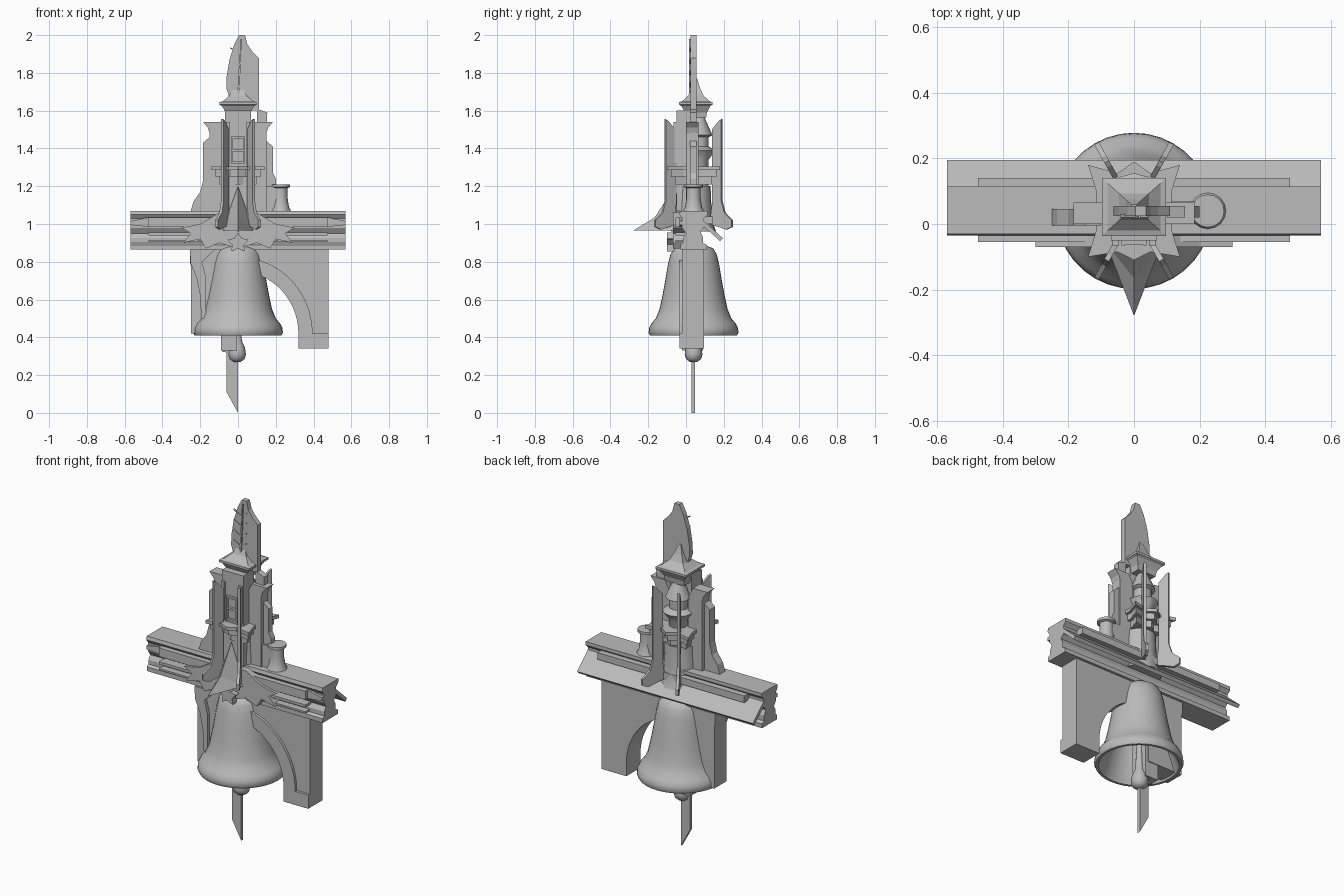
import bpy, bmesh, math
from mathutils import Vector, Matrix

stone = bpy.data.materials.new("grey_stone")
stone.diffuse_color = (0.5, 0.5, 0.5, 1)
CY = 0.04  # depth of the tower and bell axis


def finish(name, bm, smooth=False):
    bmesh.ops.recalc_face_normals(bm, faces=bm.faces)
    me = bpy.data.meshes.new(name)
    bm.to_mesh(me)
    bm.free()
    ob = bpy.data.objects.new(name, me)
    bpy.context.collection.objects.link(ob)
    me.materials.append(stone)
    if smooth:
        bpy.ops.object.select_all(action='DESELECT')
        ob.select_set(True)
        bpy.context.view_layer.objects.active = ob
        bpy.ops.object.shade_smooth_by_angle(angle=math.radians(40))
    return ob


def prism(name, pts, a, b, place):
    """Extrude a 2D outline from a to b; place maps (u, v, depth) to space."""
    bm = bmesh.new()
    ends = [[bm.verts.new(place(u, v, d)) for u, v in pts] for d in (a, b)]
    n = len(pts)
    for e in ends:
        bm.faces.new(e)
    for i in range(n):
        j = (i + 1) % n
        bm.faces.new((ends[0][i], ends[0][j], ends[1][j], ends[1][i]))
    return finish(name, bm)


def front(u, v, d): return (u, d, v)
def side(u, v, d): return (d, u, v)
def flat(u, v, d): return (u, v, d)


def box(name, x0, x1, y0, y1, z0, z1):
    return prism(name, [(x0, y0), (x1, y0), (x1, y1), (x0, y1)], z0, z1, flat)


def lathe(name, profile, x, y, n=32, smooth=True, turn=0.0, sx=1, sy=1):
    bm = bmesh.new()
    rings = []
    for r, z in profile:
        rings.append([bm.verts.new((x + sx * r * math.cos(turn + math.tau * i / n),
                                    y + sy * r * math.sin(turn + math.tau * i / n), z))
                      for i in range(n)])
    for a, b in zip(rings, rings[1:]):
        for i in range(n):
            j = (i + 1) % n
            bm.faces.new((a[i], a[j], b[j], b[i]))
    bm.faces.new(rings[0])
    bm.faces.new(rings[-1])
    return finish(name, bm, smooth)


def arc(cx, cz, rx, rz, a0, a1, n=12):
    return [(cx + rx * math.cos(math.radians(a0 + (a1 - a0) * i / n)),
             cz + rz * math.sin(math.radians(a0 + (a1 - a0) * i / n))) for i in range(n + 1)]


# bell with a hollow inside, and its clapper
lathe("bell", [(0.09, 0.82), (0.125, 0.7), (0.155, 0.56), (0.2, 0.44), (0.215, 0.41), (0.23, 0.41),
               (0.238, 0.425), (0.235, 0.45), (0.222, 0.475), (0.2, 0.50), (0.18, 0.55), (0.165, 0.62),
               (0.15, 0.7), (0.135, 0.79), (0.122, 0.84), (0.105, 0.87), (0.07, 0.885)], 0, CY, 36)
lathe("clapper", [(0.012, 0.83), (0.014, 0.55), (0.022, 0.42), (0.026, 0.38), (0.042, 0.345), (0.047, 0.31),
                  (0.04, 0.285), (0.02, 0.27)], -0.005, CY, 16)

# hanging blade under the bell
prism("lower_blade", [(-0.085, 0.84), (-0.085, 0.325), (-0.06, 0.32), (-0.06, 0.11), (0, 0.0), (0, 0.84)],
      0.03, 0.048, front)

# moulded horizontal beam
prism("beam", [(-0.03, 1.07), (0.115, 1.07), (0.115, 1.05), (0.095, 1.03), (0.095, 0.98), (0.075, 0.96),
               (0.09, 0.93), (0.09, 0.90), (0.11, 0.89), (0.11, 0.865), (-0.03, 0.865), (-0.03, 0.89),
               (-0.015, 0.90), (-0.015, 0.925), (0.0, 0.95), (-0.02, 0.98), (-0.02, 1.03), (-0.035, 1.05)],
      -0.57, 0.57, side)
prism("sloping_board", [(0.08, 1.0), (0.095, 1.015), (0.195, 0.925), (0.18, 0.91)], -0.57, 0.57, side)
for z0, z1 in ((0.985, 1.035), (0.905, 0.915), (0.94, 0.955)):
    box("beam_front_strip", -0.475, 0.475, -0.055, 0.0, z0, z1)
box("beam_back_strip", -0.475, 0.475, 0.09, 0.14, 1.0, 1.04)
for s in (-1, 1):
    prism("beam_wedge", [(s * 0.475, 1.035), (s * 0.57, 1.015), (s * 0.57, 0.995), (s * 0.475, 0.985)],
          -0.035, 0.0, front)
    # leafy bracket spreading along the beam
    prism("leaf_bracket", [(0, 0.87), (s * 0.1, 0.90), (s * 0.17, 0.87), (s * 0.2, 0.92), (s * 0.29, 0.9),
                           (s * 0.25, 0.95), (s * 0.3, 0.98), (s * 0.2, 1.0), (s * 0.1, 1.06), (0, 1.06)],
          -0.07, 0.0, front)

# arched wall under the beam on one side, with a raised arch band
inner = arc(0.0, 0.42, 0.32, 0.33, 0, 75)
outer = arc(0.0, 0.42, 0.395, 0.405, 75, 0)
prism("arch_wall", [(0.02, 0.865), (0.02, 0.74)] + inner[::-1] + [(0.32, 0.34), (0.48, 0.34), (0.48, 0.865)],
      -0.02, 0.095, front)
prism("arch_band", inner + outer, -0.035, -0.015, front)
box("arch_foot", 0.32, 0.48, -0.035, -0.015, 0.34, 0.42)

# solid wall on the other side, with a curved brace in front
prism("side_wall", [(-0.25, 0.42), (-0.02, 0.42), (-0.02, 0.865), (-0.255, 0.865), (-0.255, 0.80), (-0.25, 0.78)],
      -0.02, 0.095, front)
prism("curved_brace", [(-0.255, 0.865), (-0.25, 0.79), (-0.22, 0.72), (-0.2, 0.62), (-0.195, 0.5),
                       (-0.17, 0.5), (-0.17, 0.72), (-0.19, 0.8), (-0.12, 0.865)], -0.04, -0.01, front)
box("inner_block", -0.09, -0.005, -0.02, 0.09, 0.33, 0.8)

# tower core: round flared base, shaft and stepped lantern
lathe("tower_base", [(0.12, 0.96), (0.105, 1.0), (0.095, 1.08), (0.09, 1.2)], 0, CY, 20)
lathe("upper_drum", [(0.05, 1.2), (0.05, 1.34), (0.085, 1.39), (0.05, 1.41), (0.05, 1.46), (0.07, 1.47),
                     (0.03, 1.56)], 0, 0.07, 12)
box("front_shaft", -0.07, 0.07, -0.05, 0.05, 1.07, 1.6)
for s in (-1, 1):
    box("dark_pilaster", *sorted((s * 0.045, s * 0.065)), -0.065, -0.045, 1.32, 1.54)
    box("window_jamb", *sorted((s * 0.028, s * 0.038)), -0.065, -0.045, 1.32, 1.46)
for z in (1.32, 1.385, 1.45):
    box("window_bar", -0.038, 0.038, -0.063, -0.045, z, z + 0.012)

# star-shaped cornice
half = [(0, -0.11), (0.05, -0.085), (0.14, -0.10), (0.115, -0.02), (0.115, 0.10), (0.14, 0.18), (0.05, 0.155),
        (0, 0.19)]
star = half + [(-x, y) for x, y in half[-2:0:-1]]
for k, z0, z1 in ((1.0, 1.285, 1.305), (0.86, 1.25, 1.29), (0.7, 1.21, 1.255)):
    prism("star_cornice", [(x * k, CY + (y - CY) * k) for x, y in star], z0, z1, flat)

# four thin radial fins, flaring at the foot
fin = [(0.10, 1.0), (0.115, 1.1), (0.115, 1.5), (0.155, 1.545), (0.172, 1.555), (0.172, 1.12), (0.19, 1.06),
       (0.235, 1.02), (0.235, 0.985), (0.2, 0.97), (0.17, 0.98)]
for deg in (61, 119, 241, 299):
    a = math.radians(deg)
    c, s = math.cos(a), math.sin(a)
    prism("radial_fin", fin, -0.008, 0.008,
          lambda u, v, d: (u * c - d * s, CY + u * s + d * c, v))

# side panels with flared tops
for s in (-1, 1):
    prism("side_panel", [(s * x, z) for x, z in [(0.06, 1.07), (0.15, 1.07), (0.15, 1.48), (0.16, 1.51),
                         (0.185, 1.54), (0.09, 1.54), (0.06, 1.48)]], 0.0, 0.065, front)
prism("stepped_buttress", [(0.1, 1.07), (0.2, 1.07), (0.2, 1.24), (0.185, 1.27), (0.185, 1.41), (0.15, 1.44),
                           (0.155, 1.59), (0.1, 1.61)], 0.02, 0.055, front)
prism("curved_buttress", [(-0.1, 1.07), (-0.25, 1.07), (-0.235, 1.12), (-0.2, 1.17), (-0.185, 1.23),
                          (-0.185, 1.43), (-0.15, 1.46), (-0.1, 1.46)], -0.005, 0.045, front)

# small round turret standing on the beam
lathe("turret", [(0.06, 1.06), (0.045, 1.09), (0.037, 1.14), (0.037, 1.19), (0.05, 1.195), (0.05, 1.21)],
      0.225, CY, 16)
box("turret_link", 0.1, 0.22, 0.01, 0.07, 1.06, 1.2)

# pointed prow at the front
bm = bmesh.new()
p = [bm.verts.new(q) for q in ((0, -0.28, 0.965), (-0.085, -0.06, 0.965), (0.085, -0.06, 0.965),
                               (0, -0.06, 1.2), (0, -0.165, 1.035))]
for f in ((0, 2, 1), (0, 1, 4), (0, 4, 2), (1, 3, 4), (2, 4, 3), (1, 2, 3)):
    bm.faces.new([p[i] for i in f])
finish("prow", bm)
# small rosette over the bell
prism("rosette", [(x, z) for i in range(10) for x, z in
                  [(0.06 * (1 - 0.45 * (i % 2)) * math.sin(i * math.pi / 5),
                    0.9 + 0.055 * (1 - 0.45 * (i % 2)) * math.cos(i * math.pi / 5))]], -0.1, -0.06, front)

# square capital, cap plate and concave roof
q = math.sqrt(2)
lathe("capital", [(0.06 * q, 1.56), (0.065 * q, 1.59), (0.085 * q, 1.625), (0.098 * q, 1.632), (0.098 * q, 1.645),
                  (0.08 * q, 1.65), (0.045 * q, 1.68), (0.025 * q, 1.72), (0.008 * q, 1.77)],
      0, CY + 0.012, 4, False, math.pi / 4, 1, 0.9)

# leaf-shaped finial slab with raised veins
prism("finial_slab", [(-0.03, 1.6), (0.11, 1.6), (0.11, 1.88), (0.075, 1.915), (0.05, 1.95), (0.037, 2.0),
                      (0.005, 2.0), (-0.02, 1.95), (-0.045, 1.87), (-0.06, 1.78), (-0.062, 1.72), (-0.04, 1.65)],
      0.025, 0.055, front)
prism("finial_rib", [(-0.006, 1.66), (0.006, 1.66), (0.02, 1.98), (0.014, 1.98)], 0.017, 0.03, front)
for i in range(4):
    z = 1.72 + 0.06 * i
    for s in (-1, 1):
        prism("finial_vein", [(0.005, z), (s * 0.042, z + 0.03), (s * 0.042, z + 0.036), (0.005, z + 0.009)],
              0.02, 0.03, front)
